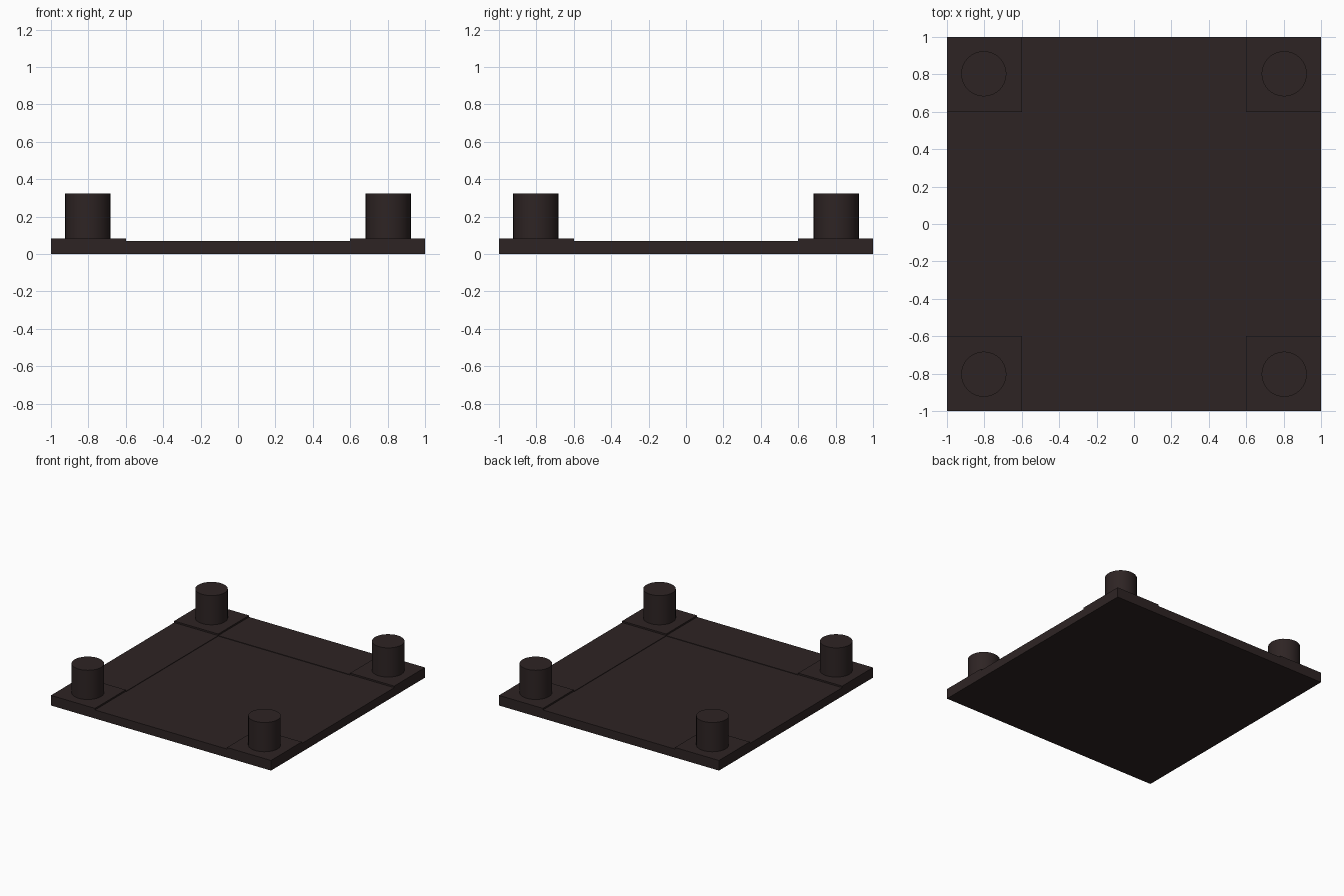
import bpy

if "Cube" in bpy.data.objects:
    bpy.data.objects.remove(bpy.data.objects["Cube"])

# One dark brown colour throughout
brown = bpy.data.materials.new("dark_brown")
brown.diffuse_color = (0.027, 0.0175, 0.0173, 1)
brown.use_nodes = True
brown.node_tree.nodes["Principled BSDF"].inputs["Base Color"].default_value = brown.diffuse_color

HALF = 1.0      # half width of the whole plate
INNER = 0.6     # half width of the centre panel
PEG = 0.803     # peg centre offset


def box(name, x0, x1, y0, y1, height):
    """Box standing on z = 0."""
    bpy.ops.mesh.primitive_cube_add(
        size=1, location=((x0 + x1) / 2, (y0 + y1) / 2, height / 2))
    ob = bpy.context.object
    ob.name = name
    ob.scale = (x1 - x0, y1 - y0, height)
    bpy.ops.object.transform_apply(location=False, rotation=False, scale=True)
    ob.data.materials.append(brown)
    return ob


def peg(name, x, y, z0, z1, radius):
    """Upright round peg."""
    bpy.ops.mesh.primitive_cylinder_add(
        vertices=32, radius=radius, depth=z1 - z0, location=(x, y, (z0 + z1) / 2))
    ob = bpy.context.object
    ob.name = name
    bpy.ops.object.shade_smooth_by_angle()
    ob.data.materials.append(brown)


# Centre panel, a hair lower than the edge strips
box("centre_panel", -INNER, INNER, -INNER, INNER, 0.066)

# Edge strips between the corners
box("front_strip", -INNER, INNER, -HALF, -INNER, 0.07)
box("back_strip", -INNER, INNER, INNER, HALF, 0.07)
box("left_strip", -HALF, -INNER, -INNER, INNER, 0.07)
box("right_strip", INNER, HALF, -INNER, INNER, 0.07)

# Raised corner pads, each with a round peg
for side, sx in (("left", -1), ("right", 1)):
    for end, sy in (("front", -1), ("back", 1)):
        xs = sorted((sx * INNER, sx * HALF))
        ys = sorted((sy * INNER, sy * HALF))
        box(f"{end}_{side}_pad", *xs, *ys, 0.083)
        peg(f"{end}_{side}_peg", sx * PEG, sy * PEG, 0.083, 0.323, 0.121)
